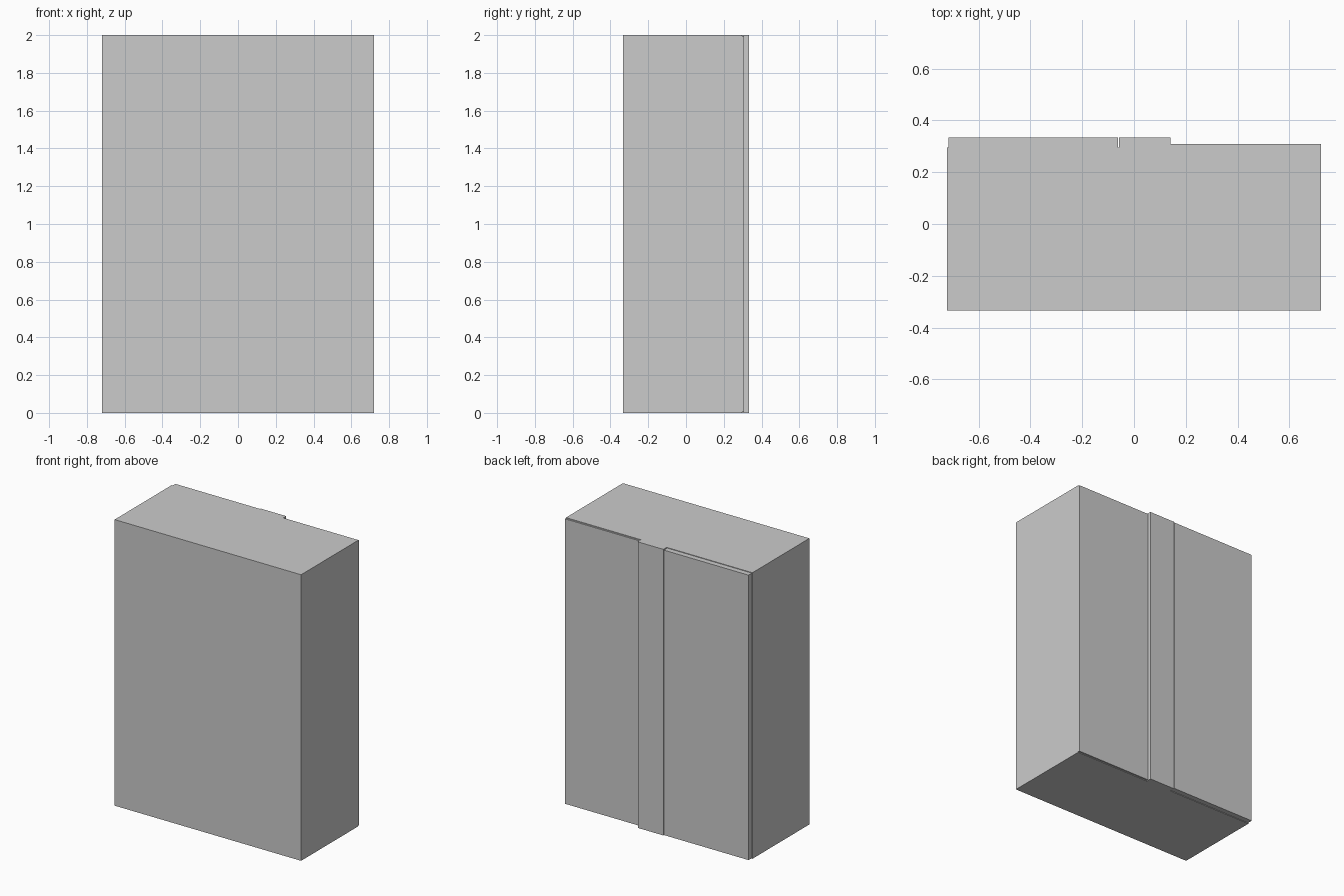
import bpy
import bmesh
from mathutils import Vector

if "Cube" in bpy.data.objects:
    bpy.data.objects.remove(bpy.data.objects["Cube"])


def box(name, lo, hi):
    """Make an axis-aligned box from two opposite corners."""
    lo, hi = Vector(lo), Vector(hi)
    bm = bmesh.new()
    bmesh.ops.create_cube(bm, size=1)
    bmesh.ops.scale(bm, vec=hi - lo, verts=bm.verts)
    bmesh.ops.translate(bm, vec=(lo + hi) / 2, verts=bm.verts)
    mesh = bpy.data.meshes.new(name)
    bm.to_mesh(mesh)
    bm.free()
    obj = bpy.data.objects.new(name, mesh)
    bpy.context.collection.objects.link(obj)
    return obj


W, D, H = 0.721, 0.333, 2.0
BODY_Y = 0.296     # face of the carcass behind the doors
GAP = 0.004

# Cabinet body
box("cabinet_body", (-W, -D, 0), (W, BODY_Y, H))

# Thick door on the -x side, just short of the body edges
box("outer_door", (-W + GAP, BODY_Y, GAP), (-0.062, D, H - GAP))

# Full-height strip between the doors
box("centre_panel", (-0.058, BODY_Y, 0), (0.14, D, H))

# Thin recessed door on the +x side
box("recessed_door", (0.14, BODY_Y, GAP), (W, 0.308, H - GAP))
